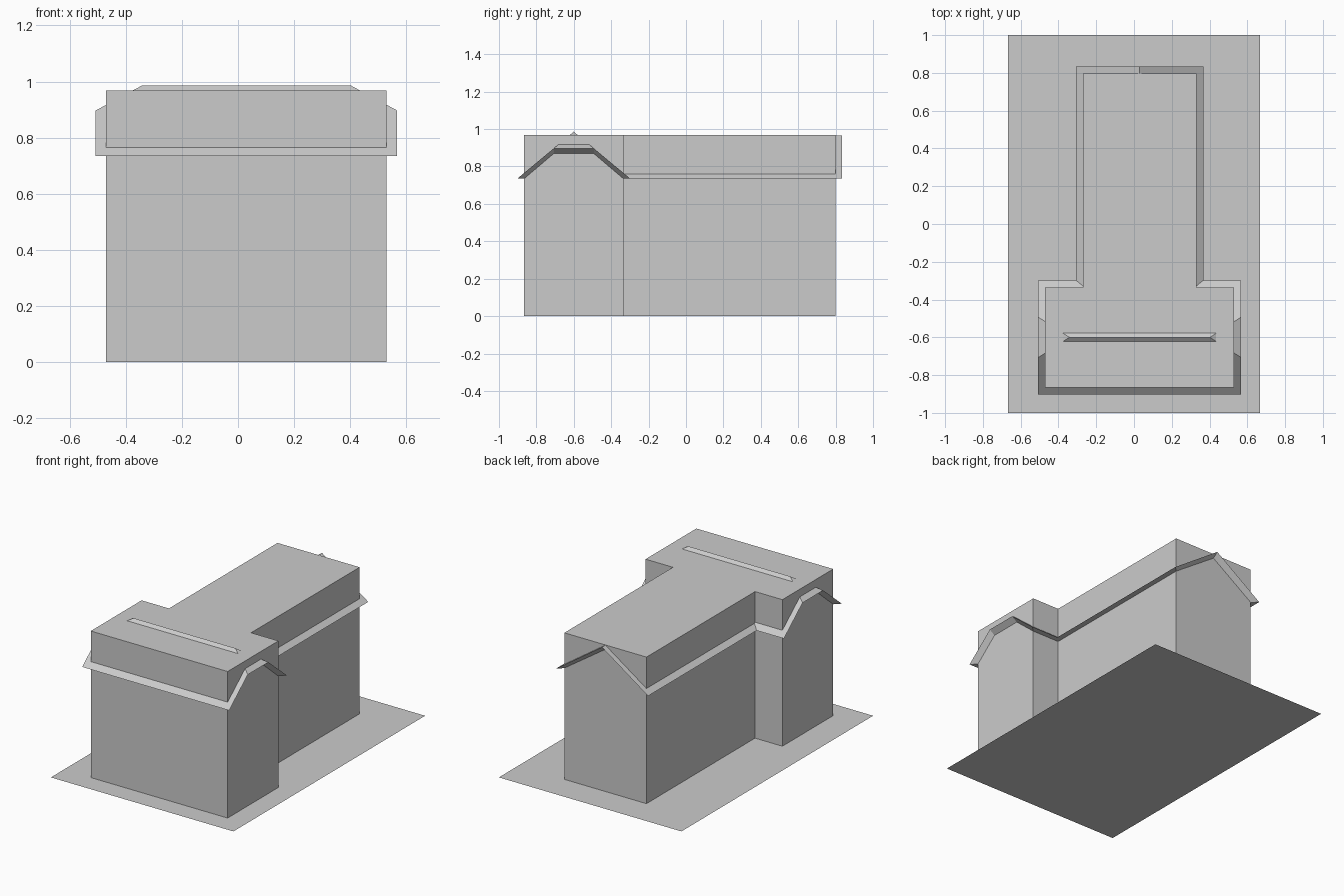
import bpy, bmesh
from mathutils import Matrix, Vector

cube = bpy.data.objects.get("Cube")
if cube:
    bpy.data.objects.remove(cube)

grey = bpy.data.materials.new("plain_grey")
grey.use_nodes = True
colour = (0.6, 0.6, 0.6, 1)
grey.diffuse_color = colour
grey.node_tree.nodes["Principled BSDF"].inputs["Base Color"].default_value = colour

CX = 0.03        # centre line of the building
EAVE = 0.735     # height of the roof edge
OVER = 0.037     # overhang of the roof
DROP = 0.028     # roof thickness at the wall


def finish(name, bm):
    mesh = bpy.data.meshes.new(name)
    bm.to_mesh(mesh)
    bm.free()
    mesh.materials.append(grey)
    obj = bpy.data.objects.new(name, mesh)
    bpy.context.collection.objects.link(obj)
    return obj


def roof(name, half_len, half_width, ridge, centre_y, turn=0, hip_half=0, hip_inset=0):
    """Gable roof along local x; hip_half clips the gable peaks into small hips."""
    bm = bmesh.new()
    place = Matrix.Translation((CX, centre_y, 0)) @ Matrix.Rotation(turn, 4, "Z")
    add = lambda x, y, z: bm.verts.new(place @ Vector((x, y, z)))
    slope = (ridge - EAVE) / half_width
    steps = [-half_width, -hip_half, hip_half, half_width] if hip_half else [-half_width, 0, half_width]
    ends = []
    for side in (-1, 1):
        outer, inner = [], []
        for y in steps:
            z = ridge - abs(y) * slope
            at_eave = abs(y) == half_width
            outer.append(add(side * half_len, y, z))
            inner.append(add(side * (half_len - OVER), y * (1 - OVER / half_width) if at_eave else y,
                             EAVE if at_eave else z - DROP))
        peak = add(side * (half_len - hip_inset), 0, ridge) if hip_half else outer[1]
        # Sloping underside of the gable edge
        for i in range(len(steps) - 1):
            bm.faces.new((outer[i], outer[i + 1], inner[i + 1], inner[i]))
        if hip_half:
            bm.faces.new((outer[1], outer[2], peak))
        ends.append((outer, inner, peak))
    (a_out, a_in, a_peak), (b_out, b_in, b_peak) = ends
    # Main slopes, flat eave undersides and hidden inner surface
    for edge, shoulder in ((0, 1), (-1, -2)):
        if hip_half:
            bm.faces.new((a_out[edge], b_out[edge], b_out[shoulder], b_peak, a_peak, a_out[shoulder]))
        else:
            bm.faces.new((a_out[edge], b_out[edge], b_peak, a_peak))
        bm.faces.new((a_out[edge], b_out[edge], b_in[edge], a_in[edge]))
    for i in range(len(steps) - 1):
        bm.faces.new((a_in[i], a_in[i + 1], b_in[i + 1], b_in[i]))
    bmesh.ops.recalc_face_normals(bm, faces=bm.faces)
    return finish(name, bm)


# Ground sheet
bm = bmesh.new()
bmesh.ops.create_grid(bm, x_segments=1, y_segments=1, size=1, matrix=Matrix.Diagonal((0.667, 1, 1, 1)))
finish("ground_sheet", bm)

# T-shaped building body, open underneath
half = [(0.5, -0.865), (0.5, -0.335), (0.3, -0.335), (0.3, 0.798)]
outline = half + [(-x, y) for x, y in reversed(half)]
bm = bmesh.new()
low, high = ([bm.verts.new((CX + x, y, z)) for x, y in outline] for z in (0, 0.968))
bm.faces.new(high)
for i in range(len(outline)):
    j = (i + 1) % len(outline)
    bm.faces.new((low[i], low[j], high[j], high[i]))
finish("building_body", bm)

# Roofs showing around and through the body
roof("front_wing_roof", 0.5 + OVER, 0.302, 0.986, -0.6, hip_half=0.107, hip_inset=0.165)
roof("rear_wing_roof", 0.7175, 0.3 + OVER, 0.967, 0.1175, turn=1.570796)
